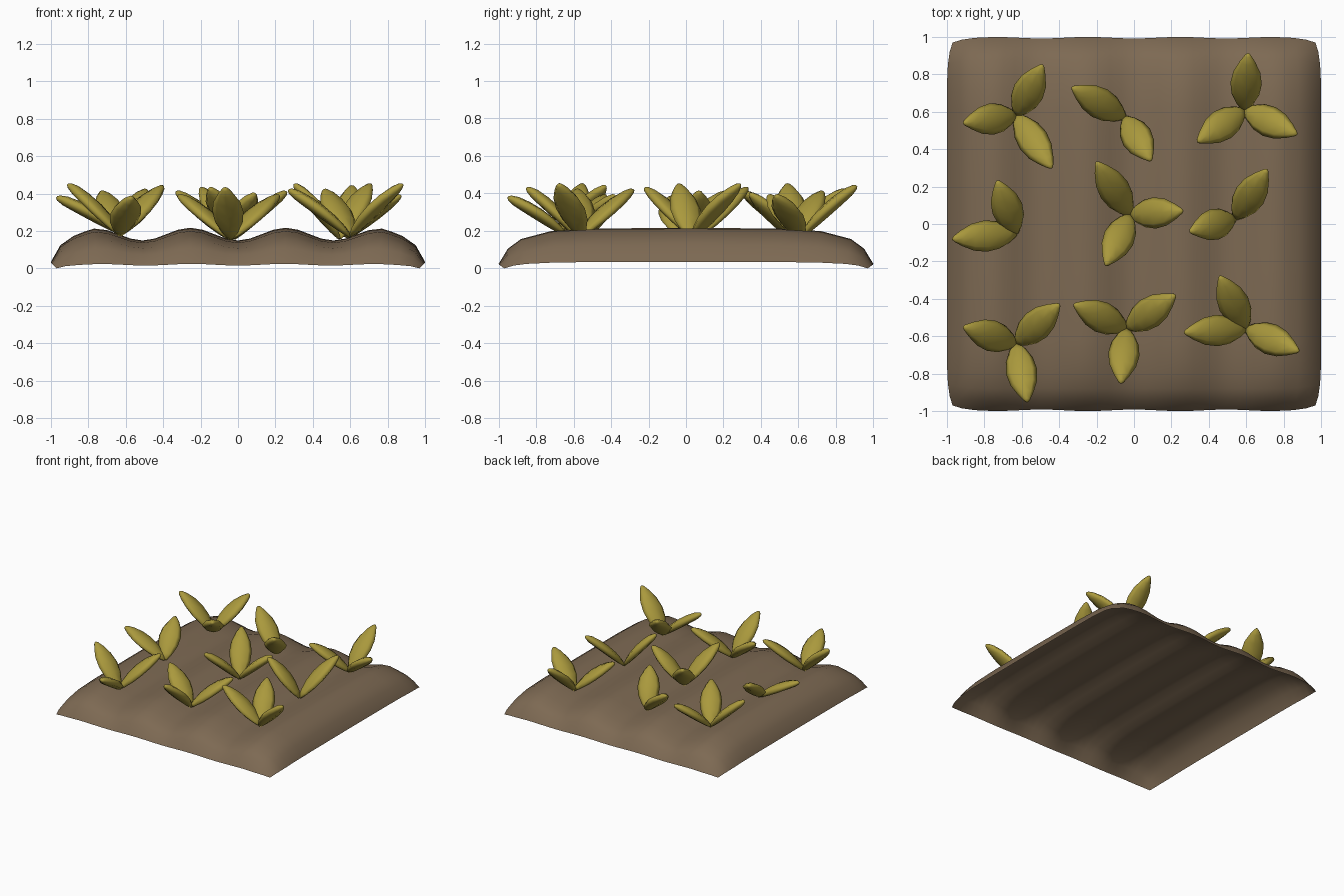
import bpy, math
from mathutils import Vector

if "Cube" in bpy.data.objects:
    bpy.data.objects.remove(bpy.data.objects["Cube"])


def material(name, rgb):
    m = bpy.data.materials.new(name)
    m.diffuse_color = (*rgb, 1)
    m.use_nodes = True
    m.node_tree.nodes["Principled BSDF"].inputs["Base Color"].default_value = m.diffuse_color
    return m


SOIL = material("soil brown", (0.205, 0.142, 0.086))
LEAF = material("leaf olive", (0.40, 0.318, 0.046))


def make(name, verts, faces, mat):
    me = bpy.data.meshes.new(name)
    me.from_pydata(verts, [], faces)
    me.materials.append(mat)
    me.polygons.foreach_set("use_smooth", [True] * len(me.polygons))
    ob = bpy.data.objects.new(name, me)
    bpy.context.collection.objects.link(ob)
    return ob


def lerp_table(table, d):
    for (a, fa), (b, fb) in zip(table, table[1:]):
        if d <= b:
            return fa + (fb - fa) * (d - a) / (b - a)
    return table[-1][1]


# soil bed: open sheet, furrows along y, rounded off towards the rim
FX = [(0, .18), (.05, .58), (.12, .8), (.22, .98), (.4, 1), (1, 1)]
FY = [(0, .13), (.05, .5), (.12, .73), (.28, .92), (.5, .98), (1, 1)]


def trough(x):
    return math.cos(2 * math.pi * min(abs(x), 0.77) / 0.51)


def soil_z(x, y):
    ridge = 0.188 - 0.034 * trough(x)
    return ridge * lerp_table(FX, 1 - abs(x)) * lerp_table(FY, 1 - abs(y))


half_x = [0, .065, .13, .19, .255, .32, .385, .445, .51, .575, .64, .7, .77, .82, .88, .95, 1]
half_y = [0, .25, .5, .62, .72, .8, .88, .95, 1]
xs = [-v for v in half_x[:0:-1]] + half_x
ys = [-v for v in half_y[:0:-1]] + half_y
verts, faces = [], []
for y in ys:
    for x in xs:
        notch = 1 - 0.008 * (0.5 + 0.5 * trough(x)) * abs(y) ** 12
        z = soil_z(x, y) - 0.0051
        verts.append((x * (1 - .03 * abs(y) ** 14), y * notch * (1 - .03 * abs(x) ** 14), max(z, 0)))
n = len(xs)
for j in range(len(ys) - 1):
    for i in range(n - 1):
        a = j * n + i
        faces.append((a, a + 1, a + n + 1, a + n))
make("soil_bed", verts, faces, SOIL)

# leaf cross-sections: position along, half width, half thickness
SECTIONS = [(0, .016, .008), (.12, .045, .02), (.3, .074, .029), (.5, .084, .033),
            (.7, .072, .032), (.87, .042, .027), (.97, .018, .016), (1, .006, .006)]


def leaf(name, base, tip):
    p0, p1 = Vector(base), Vector(tip)
    run = (p1 - p0).normalized()
    side = run.cross(Vector((0, 0, 1))).normalized()
    up = side.cross(run)
    vs, fs, k = [], [], 8
    for t, w, h in SECTIONS:
        c = p0.lerp(p1, t) + up * 0.05 * t * (1 - t)
        for i in range(k):
            a = 2 * math.pi * i / k
            vs.append(c + side * w * math.cos(a) + up * h * math.sin(a))
    for s in range(len(SECTIONS) - 1):
        for i in range(k):
            j = (i + 1) % k
            fs.append((s * k + i, s * k + j, s * k + k + j, s * k + k + i))
    fs.append(tuple(reversed(range(k))))
    last = (len(SECTIONS) - 1) * k
    fs.append(tuple(range(last, last + k)))
    make(name, vs, fs, LEAF)


# seedlings: shared root point, then leaf tips
PLANTS = [
    ((-.63, .58), [(-.49, .85, .42), (-.91, .54, .45), (-.44, .30, .41)]),
    ((-.05, .57), [(-.33, .73, .41), (.09, .34, .40)]),
    ((.59, .61), [(.61, .91, .44), (.34, .44, .39), (.87, .48, .39)]),
    ((-.63, -.05), [(-.73, .23, .41), (-.97, -.08, .38)]),
    ((-.02, .05), [(-.20, .33, .43), (.26, .07, .41), (-.15, -.22, .43)]),
    ((.54, .03), [(.71, .29, .45), (.30, -.04, .45)]),
    ((-.63, -.64), [(-.91, -.55, .45), (-.40, -.43, .44), (-.57, -.95, .38)]),
    ((-.04, -.56), [(-.32, -.43, .39), (.22, -.38, .39), (-.07, -.85, .43)]),
    ((.60, -.56), [(.46, -.28, .42), (.27, -.58, .42), (.88, -.68, .45)]),
]
for p, ((x, y), tips) in enumerate(PLANTS):
    for q, tip in enumerate(tips):
        leaf(f"leaf_{p + 1}_{q + 1}", (x, y, soil_z(x, y) + 0.005), tip)
